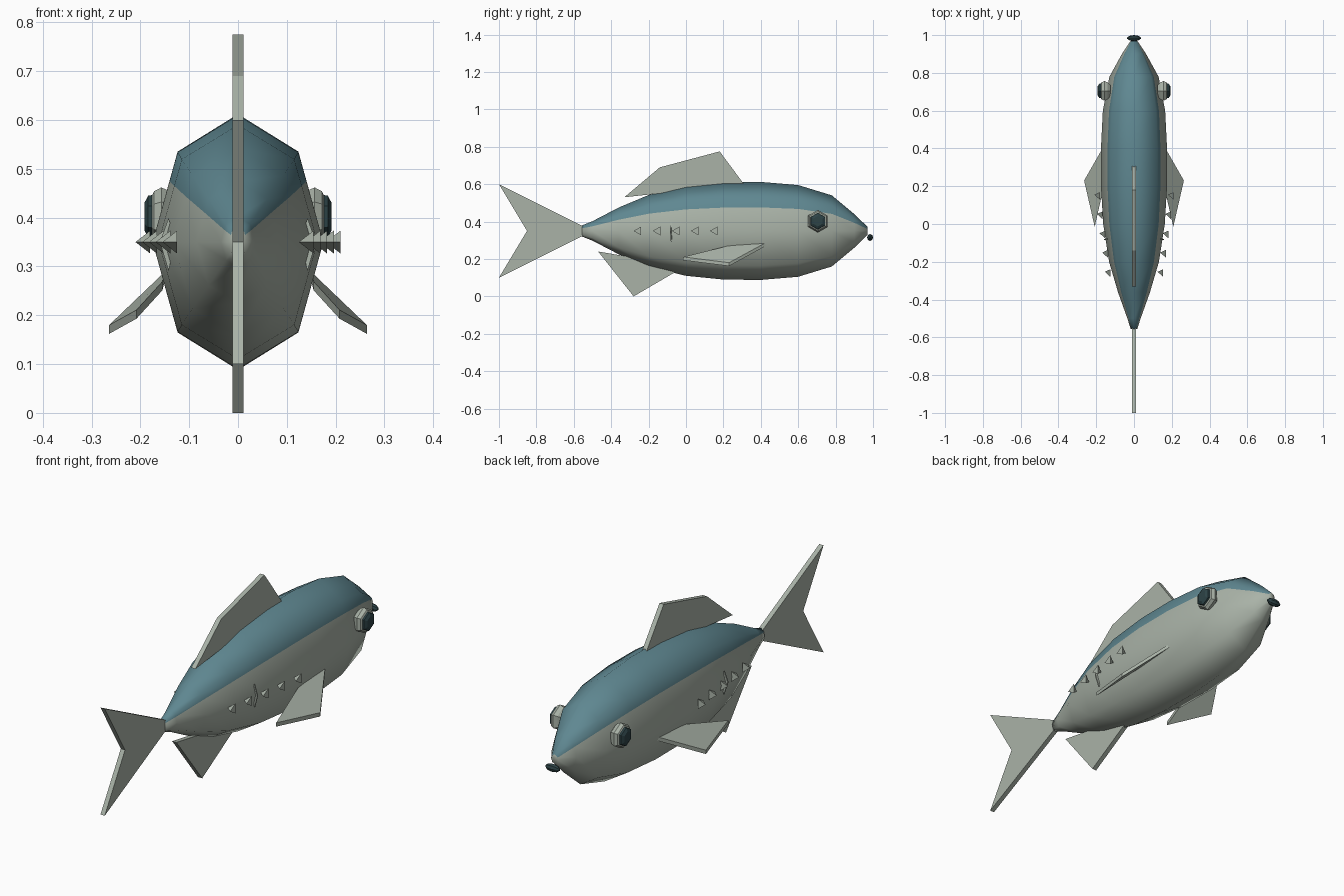
import bpy, bmesh, math
from mathutils import Vector

if "Cube" in bpy.data.objects:
    bpy.data.objects.remove(bpy.data.objects["Cube"])


def material(name, rgb):
    m = bpy.data.materials.new(name)
    m.diffuse_color = (*rgb, 1)
    m.use_nodes = True
    m.node_tree.nodes["Principled BSDF"].inputs["Base Color"].default_value = m.diffuse_color
    return m


PALE = material("pale grey", (0.40, 0.45, 0.39))
TEAL = material("sea teal", (0.115, 0.245, 0.285))
DARK = material("dark slate", (0.026, 0.056, 0.062))


def make(name, verts, faces, mats, smooth=False):
    me = bpy.data.meshes.new(name)
    bm = bmesh.new()
    vs = [bm.verts.new(v) for v in verts]
    for f in faces:
        bm.faces.new([vs[i] for i in f]).smooth = smooth
    bmesh.ops.recalc_face_normals(bm, faces=bm.faces)
    bm.to_mesh(me)
    bm.free()
    ob = bpy.data.objects.new(name, me)
    bpy.context.collection.objects.link(ob)
    for m in mats:
        me.materials.append(m)
    return ob


def loft(name, rings, mats, smooth=False):
    """Skin equal-sized rings of points and cap both ends."""
    n = len(rings[0])
    verts = [p for r in rings for p in r]
    faces = [(k * n + i, k * n + (i + 1) % n, (k + 1) * n + (i + 1) % n, (k + 1) * n + i)
             for k in range(len(rings) - 1) for i in range(n)]
    faces += [tuple(range(n)), tuple(range(len(verts) - n, len(verts)))]
    return make(name, verts, faces, mats, smooth)


def plate(name, points, offset):
    """Flat fin: outline pushed both ways along an offset."""
    o = Vector(offset)
    return loft(name, [[Vector(p) - o for p in points], [Vector(p) + o for p in points]], [PALE])


# Body: octagonal section, with an extra point on each upper side for the colour line
c, LINE = math.sqrt(0.5), 0.48
half = [(0, 1), (c, c), (1 - (1 - c) * LINE / c, LINE), (1, 0), (c, -c), (0, -1)]
section = half + [(-x, z) for x, z in half[-2:0:-1]]
# station y, half width, half height
stations = [(-0.555, 0.018, 0.030), (-0.50, 0.035, 0.052), (-0.36, 0.085, 0.125),
            (-0.20, 0.132, 0.192), (0.0, 0.163, 0.240), (0.20, 0.175, 0.260),
            (0.40, 0.175, 0.262), (0.60, 0.165, 0.245), (0.78, 0.130, 0.190),
            (0.90, 0.064, 0.090), (0.97, 0.018, 0.022)]
body = loft("body", [[(x * w, y, 0.35 + z * h) for x, z in section] for y, w, h in stations],
            [PALE, TEAL], True)
n = len(section)
for p in body.data.polygons:
    if len(p.vertices) == 4 and all(section[v % n][1] >= LINE - 0.01 for v in p.vertices):
        p.material_index = 1

# Centre-line fins
for name, outline in {
    "tail_fin": [(-0.50, 0.35), (-1.0, 0.60), (-0.85, 0.35), (-1.0, 0.10)],
    "back_fin": [(-0.33, 0.53), (-0.14, 0.69), (0.18, 0.775), (0.31, 0.60)],
    "belly_fin": [(-0.47, 0.24), (-0.28, 0.0), (-0.04, 0.14), (-0.12, 0.18)],
}.items():
    plate(name, [(0, y, z) for y, z in outline], (0.011, 0, 0))


def turned(name, s, profile, mat, y=0.705, z=0.402):
    """Six-sided turned shape along x; profile holds x and radius."""
    rings = [[(s * x, y + r * math.sin(a * math.pi / 3), z + r * math.cos(a * math.pi / 3))
              for a in range(6)] for x, r in profile]
    return loft(name, rings, [mat])


for s, side in ((-1, "left"), (1, "right")):
    # Side fin
    plate(side + "_side_fin", [(s * 0.150, 0.43, 0.280), (s * 0.264, 0.23, 0.171),
                               (s * 0.208, -0.015, 0.202), (s * 0.155, 0.22, 0.260)],
          (0, 0, 0.009))
    # Eye and pupil
    turned(side + "_eye", s, [(0.125, 0.035), (0.140, 0.052), (0.157, 0.060),
                              (0.172, 0.052), (0.182, 0.032)], PALE)
    turned(side + "_pupil", s, [(0.165, 0.040), (0.172, 0.045), (0.184, 0.043),
                                (0.192, 0.028)], DARK)
    # Row of three-sided spikes, all pointing the same way
    for i in range(5):
        x, y = s * (0.195 - 0.0138 * i), 0.155 - 0.102 * i
        base = [(x + 0.015, y - 0.027 * math.cos(a), 0.35 + 0.027 * math.sin(a))
                for a in (0, 2 * math.pi / 3, 4 * math.pi / 3)]
        make(f"{side}_spike_{i + 1}", base + [(x - 0.015, y, 0.35)],
             [(0, 1, 2), (0, 1, 3), (1, 2, 3), (2, 0, 3)], [PALE])
    # Thin upright ridge on the flank
    plate(side + "_ridge", [(s * 0.142, -0.08, 0.40), (s * 0.160, -0.083, 0.35),
                            (s * 0.142, -0.078, 0.29), (s * 0.130, -0.08, 0.35)],
          (0, 0.003, 0))

# Mouth: small flattened lozenge at the nose tip
loft("mouth", [[(x, 0.984 + 0.016 * k * math.cos(a * math.pi / 4),
                 0.315 + 0.019 * k * math.sin(a * math.pi / 4)) for a in range(8)]
               for x, k in ((-0.036, 0.25), (-0.022, 0.8), (0, 1), (0.022, 0.8), (0.036, 0.25))],
     [DARK])
